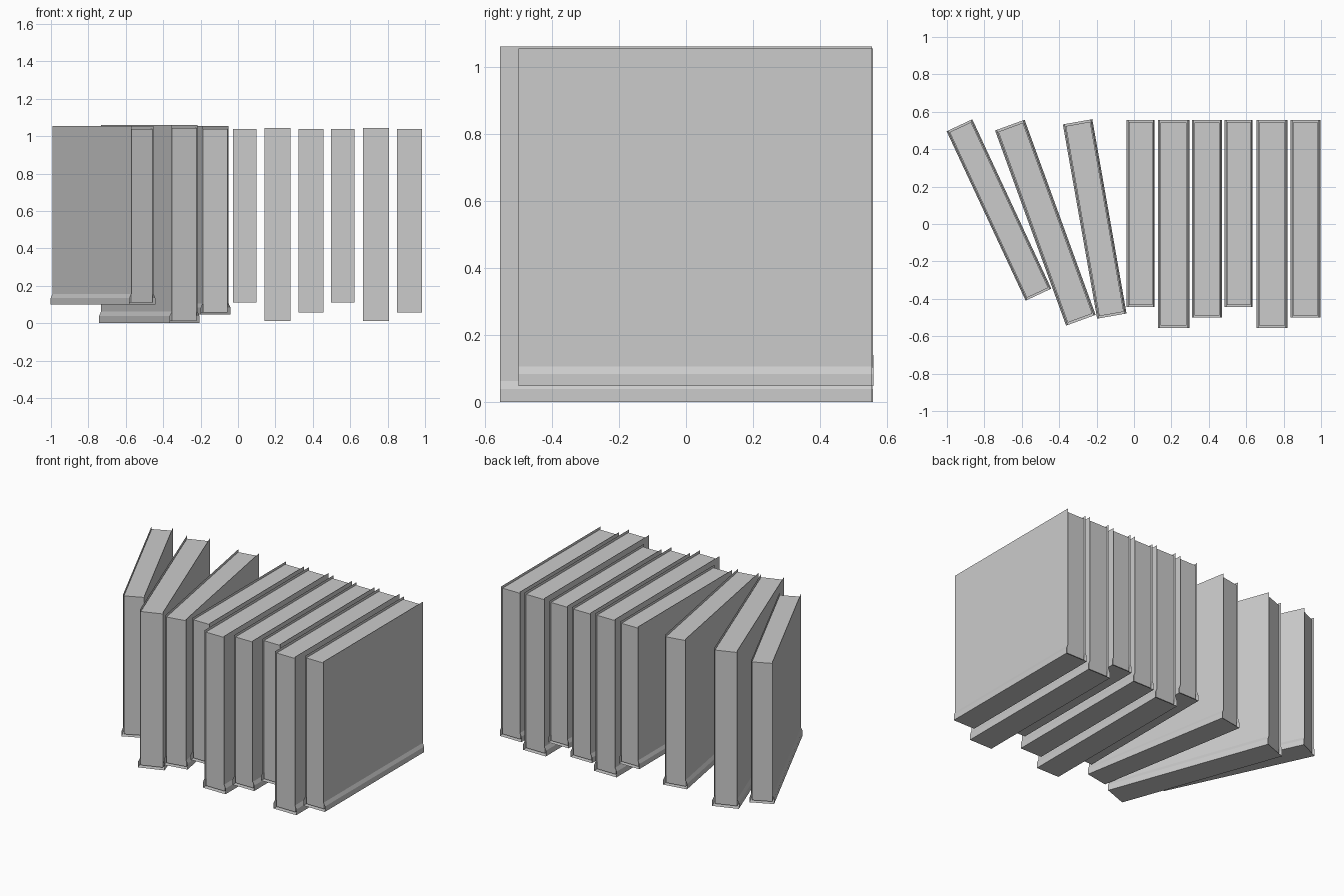
import bpy
import bmesh
import math
from mathutils import Matrix, Vector

if "Cube" in bpy.data.objects:
    bpy.data.objects.remove(bpy.data.objects["Cube"])

grey = bpy.data.materials.new("plain grey")
grey.use_nodes = True
colour = (0.6, 0.6, 0.6, 1)
grey.diffuse_color = colour
grey.node_tree.nodes["Principled BSDF"].inputs["Base Color"].default_value = colour

# Full-size book: depth along y, height along z, spine at the bottom
DEPTH, HEIGHT = 1.11, 1.06
COVER, SPINE, PAGE = 0.073, 0.084, 0.07   # half widths
MARGIN = 0.012                            # cover overhang past the pages


def add_object(name, bm, place):
    bmesh.ops.transform(bm, matrix=place, verts=bm.verts)
    mesh = bpy.data.meshes.new(name)
    bm.to_mesh(mesh)
    bm.free()
    mesh.materials.append(grey)
    obj = bpy.data.objects.new(name, mesh)
    bpy.context.collection.objects.link(obj)


def make_cover(name, place):
    # Thin sheet folded around the spine, flaring out at the bottom
    side = [(COVER, HEIGHT), (COVER, 0.062), (SPINE, 0.038), (SPINE, 0)]
    profile = side + [(-x, z) for x, z in reversed(side)]
    bm = bmesh.new()
    front = [bm.verts.new((x, -DEPTH / 2, z)) for x, z in profile]
    back = [bm.verts.new((x, DEPTH / 2, z)) for x, z in profile]
    for i in range(len(profile) - 1):
        bm.faces.new((front[i], front[i + 1], back[i + 1], back[i]))
    for face in bm.faces:
        face.normal_update()
        outward = face.calc_center_median() - Vector((0, 0, HEIGHT / 2))
        if face.normal.dot(outward) < 0:
            face.normal_flip()
    add_object(name, bm, place)


def make_pages(name, place):
    # Solid page block held inside the cover
    bottom, top = MARGIN, HEIGHT - 0.016
    bm = bmesh.new()
    bmesh.ops.create_cube(bm, size=1)
    bmesh.ops.scale(bm, vec=(2 * PAGE, DEPTH - 2 * MARGIN, top - bottom), verts=bm.verts)
    bmesh.ops.translate(bm, vec=(0, 0, (bottom + top) / 2), verts=bm.verts)
    add_object(name, bm, place)


# Scale and base height of each book size
SIZES = {"large": (1.0, 0.0), "medium": (0.95, 0.047), "small": (0.9, 0.1)}

# Leaning books: size, x, y, turn in degrees
books = [("small", -0.722, 0.075, 25), ("large", -0.474, 0.007, 20),
         ("medium", -0.21, 0.027, 10)]

# Straight books share one back line
for size, x in [("small", 0.035), ("large", 0.212), ("medium", 0.39),
                ("small", 0.559), ("large", 0.738), ("medium", 0.916)]:
    books.append((size, x, 0.555 - SIZES[size][0] * DEPTH / 2, 0))

for number, (size, x, y, turn) in enumerate(books, 1):
    scale, base = SIZES[size]
    place = (Matrix.Translation((x, y, base))
             @ Matrix.Rotation(math.radians(turn), 4, "Z")
             @ Matrix.Scale(scale, 4))
    make_cover(f"{size}_book_cover_{number}", place)
    make_pages(f"{size}_book_pages_{number}", place)
